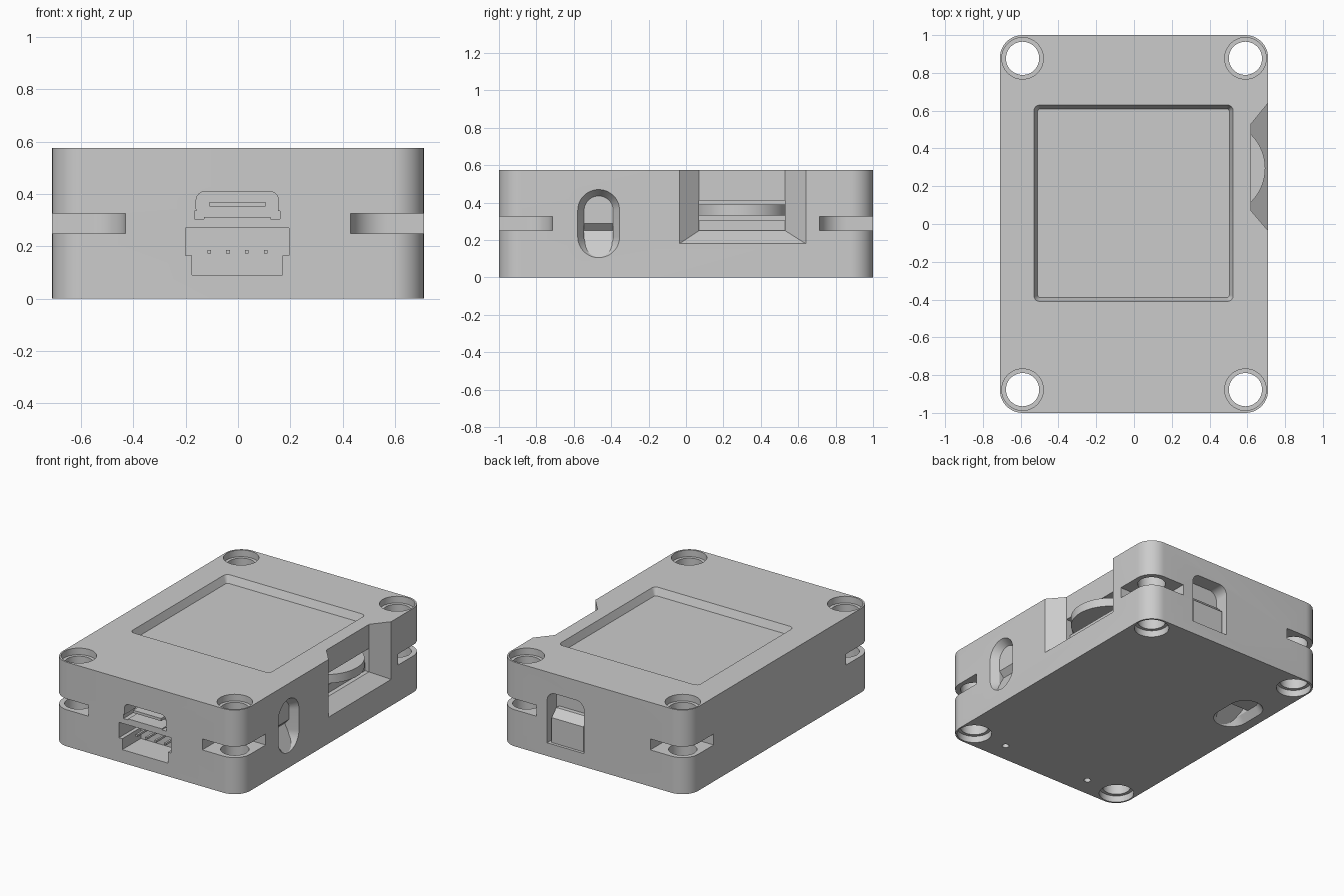
import bpy
import math
from mathutils import Vector

cube = bpy.data.objects.get("Cube")
if cube:
    bpy.data.objects.remove(cube, do_unlink=True)

grey = bpy.data.materials.new("plain grey")
grey.use_nodes = True
COLOUR = (0.6, 0.6, 0.6, 1)
grey.diffuse_color = COLOUR
grey.node_tree.nodes["Principled BSDF"].inputs["Base Color"].default_value = COLOUR

HX, HY, H = 0.71, 1.0, 0.575


def rounded(x0, x1, y0, y1, radii, n=12):
    """Rounded rectangle outline; radii run (low left, low right, top right, top left)."""
    if not isinstance(radii, tuple):
        radii = (radii,) * 4
    pts = []
    corners = [(x0, y0, 1, 1), (x1, y0, -1, 1), (x1, y1, -1, -1), (x0, y1, 1, -1)]
    for k, ((cx, cy, sx, sy), r) in enumerate(zip(corners, radii)):
        if r == 0:
            pts.append((cx, cy))
            continue
        for i in range(n + 1):
            a = math.pi + math.pi / 2 * (k + i / n)
            pts.append((cx + sx * r + r * math.cos(a), cy + sy * r + r * math.sin(a)))
    # drop doubled points where two arcs meet
    return [p for i, p in enumerate(pts) if (Vector(p) - Vector(pts[i - 1])).length > 1e-5]


def circle(x, y, r, n=48):
    return [(x + r * math.cos(math.tau * i / n), y + r * math.sin(math.tau * i / n)) for i in range(n)]


# each frame turns (across, along, depth) into model space
def flat(u, v, d): return (u, v, d)
def right_side(u, v, d): return (HX - d, u, v)
def front_side(u, v, d): return (u, -HY + d, v)
def back_side(u, v, d): return (u, HY - d, v)
def bottom_side(u, v, d): return (u, v, d)
def along_x(u, v, d): return (d, u, v)


def loft(name, frame, sections):
    """Solid through a list of (outline, depth) sections."""
    n = len(sections[0][0])
    verts = [frame(u, v, d) for outline, d in sections for u, v in outline]
    faces = [tuple(range(n)), tuple(range(len(verts) - n, len(verts)))]
    for s in range(len(sections) - 1):
        for i in range(n):
            j = (i + 1) % n
            faces.append((s * n + i, s * n + j, s * n + n + j, s * n + n + i))
    mesh = bpy.data.meshes.new(name)
    mesh.from_pydata(verts, [], faces)
    mesh.materials.append(grey)
    obj = bpy.data.objects.new(name, mesh)
    bpy.context.collection.objects.link(obj)
    bpy.context.view_layer.objects.active = obj
    bpy.ops.object.select_all(action="DESELECT")
    obj.select_set(True)
    bpy.ops.object.mode_set(mode="EDIT")
    bpy.ops.mesh.select_all(action="SELECT")
    bpy.ops.mesh.normals_make_consistent(inside=False)
    bpy.ops.object.mode_set(mode="OBJECT")
    return obj


def prism(name, frame, outline, d0, d1):
    return loft(name, frame, [(outline, d0), (outline, d1)])


def smooth(obj):
    bpy.ops.object.select_all(action="DESELECT")
    obj.select_set(True)
    bpy.context.view_layer.objects.active = obj
    bpy.ops.object.shade_smooth_by_angle(angle=math.radians(30))


case = prism("case", flat, rounded(-HX, HX, -HY, HY, 0.12), 0, H)
cutters = []
parts = [case]

# corner screw holes, counterbores and side slots
for sx in (-1, 1):
    for sy in (-1, 1):
        x, y = sx * 0.59, sy * 0.877
        for r, z0, z1 in ((0.088, -0.1, 0.7), (0.11, -0.1, 0.045), (0.11, H - 0.045, 0.7)):
            cutters.append(prism("hole_cutter", flat, circle(x, y, r), z0, z1))
        xs, ys = sorted((sx * 0.43, sx * 0.9)), sorted((sy * 0.715, sy * 1.2))
        cutters.append(prism("slot_cutter", flat, rounded(*xs, *ys, 0.14), 0.25, 0.325))

# screen recess with sloped rim
cutters.append(loft("screen_cutter", flat, [
    (rounded(-0.51, 0.505, -0.39, 0.61, 0.015, 4), H - 0.05),
    (rounded(-0.53, 0.525, -0.41, 0.63, 0.03, 4), H),
    (rounded(-0.53, 0.525, -0.41, 0.63, 0.03, 4), H + 0.1)]))

# flared thumbwheel notch and the opening behind it
cutters.append(loft("notch_cutter", along_x, [
    ([(0.07, 0.25), (0.53, 0.25), (0.53, 0.7), (0.07, 0.7)], 0.62),
    ([(-0.07, 0.157), (0.677, 0.157), (0.677, 0.7), (-0.07, 0.7)], 0.74)]))
cutters.append(prism("wheel_opening_cutter", along_x,
                     rounded(0.07, 0.53, 0.25, 0.41, 0), 0.18, 0.64))

# oval slider recesses on the right side and underneath
for name, frame, cu, cv in (("side_slider", right_side, -0.467, 0.2875),
                            ("bottom_slider", bottom_side, -0.53, 0.40)):
    def oval(w, l):
        return rounded(cu - w, cu + w, cv - l, cv + l, w - 1e-4)
    cutters.append(loft("oval_cutter", frame, [
        (oval(0.112, 0.182), -0.02), (oval(0.112, 0.182), 0),
        (oval(0.078, 0.148), 0.05), (oval(0.078, 0.148), 0.1)]))
    profile = [(0.16, 0.05), (0, 0.05), (-0.037, 0.085), (-0.18, 0.004), (-0.18, 0.12), (0.16, 0.12)]
    parts.append(prism(name, lambda u, v, d: frame(d, cv + u, v), profile, cu - 0.085, cu + 0.085))

# front charging port with tongue
cutters.append(prism("port_cutter", front_side,
                     rounded(-0.16, 0.155, 0.312, 0.41, 0.035, 6), -0.02, 0.12))
for x in (-0.148, 0.143):
    cutters.append(prism("port_tab_cutter", front_side,
                         rounded(x - 0.018, x + 0.018, 0.305, 0.335, 0), -0.02, 0.12))
parts.append(prism("port_tongue", front_side, rounded(-0.108, 0.105, 0.352, 0.37, 0), 0.02, 0.13))

# front cable socket with four pins
socket = [(-0.175, 0.09), (0.17, 0.09), (0.17, 0.165), (0.195, 0.165),
          (0.195, 0.27), (-0.2, 0.27), (-0.2, 0.165), (-0.175, 0.165)]
cutters.append(prism("socket_cutter", front_side, socket, -0.02, 0.2))
for i in range(4):
    x = -0.11 + i * 0.072
    parts.append(prism(f"socket_pin_{i + 1}", front_side,
                       rounded(x - 0.007, x + 0.007, 0.173, 0.187, 0), 0.06, 0.21))

# rear recess with sloped button
cutters.append(prism("rear_recess_cutter", back_side,
                     rounded(0.07, 0.35, 0.09, 0.44, (0, 0, 0.06, 0.06)), -0.02, 0.1))
button = [(0.08, 0.02), (0.26, 0.02), (0.31, 0.07), (0.31, 0.12), (0.08, 0.12)]
parts.append(prism("rear_button", lambda u, v, d: back_side(d, u, v), button, 0.09, 0.33))

# pin holes underneath
for x in (-0.34, 0.34):
    cutters.append(prism("pin_hole_cutter", flat, circle(x, -0.867, 0.022, 16), -0.1, 0.08))

# thumbwheel and the board below it
parts.append(prism("thumbwheel", flat, circle(0.445, 0.295, 0.25, 96), 0.33, 0.39))
parts.append(prism("wheel_board", along_x, rounded(0.06, 0.54, 0.24, 0.305, 0), 0.17, 0.59))
# room for the whole wheel inside the case
cutters.append(prism("wheel_room_cutter", flat, circle(0.445, 0.295, 0.26, 64), 0.322, 0.398))

# carve the case, then discard the cutters
for cutter in cutters:
    mod = case.modifiers.new("cut", "BOOLEAN")
    mod.operation = "DIFFERENCE"
    mod.solver = "EXACT"
    mod.object = cutter
    bpy.context.view_layer.objects.active = case
    bpy.ops.object.modifier_apply(modifier=mod.name)
    bpy.data.objects.remove(cutter, do_unlink=True)

for part in parts:
    smooth(part)
